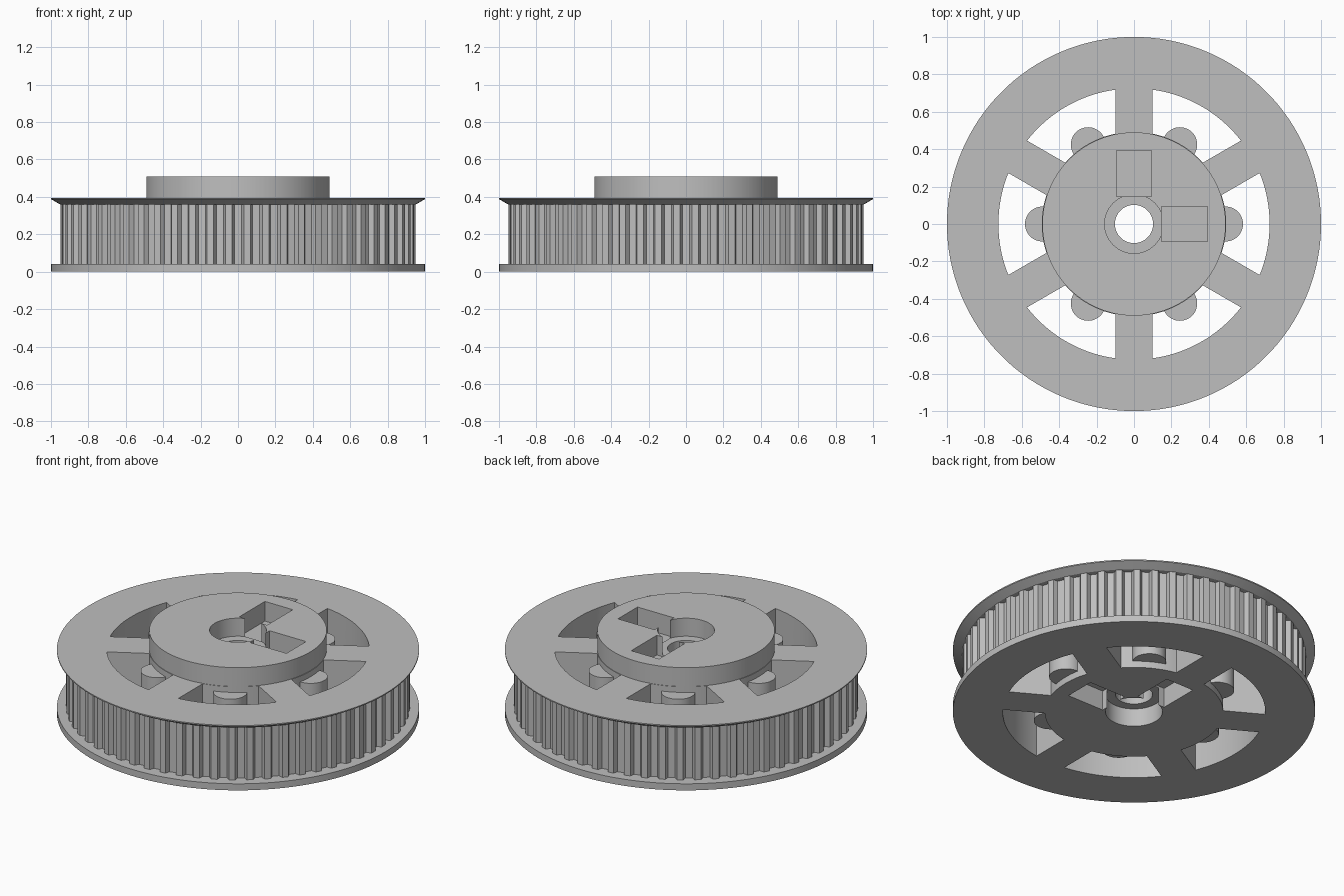
import bpy
import bmesh
from math import sin, cos, asin, pi, radians, hypot, atan2

if "Cube" in bpy.data.objects:
    bpy.data.objects.remove(bpy.data.objects["Cube"])

TEETH = 60
TIP, ROOT = 0.949, 0.922
HUB, FLANGE_TOP, TOP = 0.49, 0.395, 0.51

grey = bpy.data.materials.new("plain_grey")
grey.use_nodes = True
grey.diffuse_color = (0.52, 0.52, 0.52, 1)
grey.node_tree.nodes["Principled BSDF"].inputs["Base Color"].default_value = (0.52, 0.52, 0.52, 1)


def loft(name, rings):
    """Solid through a stack of rings with equal point counts."""
    bm = bmesh.new()
    loops = [[bm.verts.new(p) for p in ring] for ring in rings]
    n = len(loops[0])
    for a, b in zip(loops, loops[1:]):
        for i in range(n):
            j = (i + 1) % n
            bm.faces.new((a[i], a[j], b[j], b[i]))
    bm.faces.new(loops[0][::-1])
    bm.faces.new(loops[-1])
    bmesh.ops.recalc_face_normals(bm, faces=bm.faces)
    mesh = bpy.data.meshes.new(name)
    bm.to_mesh(mesh)
    bm.free()
    mesh.materials.append(grey)
    obj = bpy.data.objects.new(name, mesh)
    bpy.context.collection.objects.link(obj)
    return obj


def prism(name, outline, z0, z1):
    return loft(name, [[(x, y, z) for x, y in outline] for z in (z0, z1)])


def circle(r, x=0, y=0, n=96):
    return [(x + r * cos(2 * pi * i / n), y + r * sin(2 * pi * i / n)) for i in range(n)]


def box(x0, x1, y0, y1):
    return [(x0, y0), (x1, y0), (x1, y1), (x0, y1)]


def select_only(obj):
    bpy.ops.object.select_all(action='DESELECT')
    obj.select_set(True)
    bpy.context.view_layer.objects.active = obj


def cut(obj, cutter):
    cutter.hide_render = True
    mod = obj.modifiers.new("cut", 'BOOLEAN')
    mod.operation = 'DIFFERENCE'
    mod.solver = 'EXACT'
    mod.object = cutter
    select_only(obj)
    bpy.ops.object.modifier_apply(modifier=mod.name)
    bpy.data.objects.remove(cutter)


# Tooth outline: one trapezoid groove per pitch, as (angle, radius)
outline = []
for i in range(TEETH):
    for x, r in ((-0.032, TIP), (-0.019, ROOT), (0.019, ROOT), (0.032, TIP)):
        outline.append((2 * pi * i / TEETH + asin(x / r), r))


def ring(z, radius=None):
    return [((radius or r) * cos(a), (radius or r) * sin(a), z) for a, r in outline]


# Body: lower flange, toothed belt face, bevelled upper flange, hub
body = loft("pulley_body", [
    ring(0, 1), ring(0.04, 1), ring(0.04), ring(0.36), ring(0.36, 0.952),
    ring(0.388, 1), ring(FLANGE_TOP, 1), ring(FLANGE_TOP, HUB), ring(TOP, HUB)])

# Windows between the six parallel-sided spokes
def window_arc(r, mid, steps=20):
    half = radians(30) - asin(0.1 / r)
    return [(r * cos(mid + half * t), r * sin(mid + half * t))
            for t in (2 * k / steps - 1 for k in range(steps + 1))]


for k in range(6):
    mid = k * pi / 3
    shape = window_arc(0.725, mid) + window_arc(0.493, mid)[::-1]
    cut(body, prism("window_cutter", shape, -0.1, 0.7))

# Shaft bore, with a bearing seat and two nut pockets at each end
cut(body, prism("bore_cutter", circle(0.102), -0.1, 0.7))
for seat, pocket in (((0.4, 0.7), (0.39, 0.7)), ((-0.1, 0.11), (-0.1, 0.12))):
    cut(body, prism("seat_cutter", circle(0.157), *seat))
    cut(body, prism("pocket_cutter", box(0.147, 0.393, -0.094, 0.094), *pocket))
    cut(body, prism("pocket_cutter", box(-0.094, 0.094, 0.147, 0.393), *pocket))

# Round posts half sunk into the hub, one per window
posts = [prism("hub_post_%d" % (k + 1),
               circle(0.093, HUB * cos(k * pi / 3), HUB * sin(k * pi / 3), 48), 0.04, 0.36)
         for k in range(6)]

for obj in [body] + posts:
    select_only(obj)
    bpy.ops.object.shade_smooth_by_angle(angle=radians(20))
